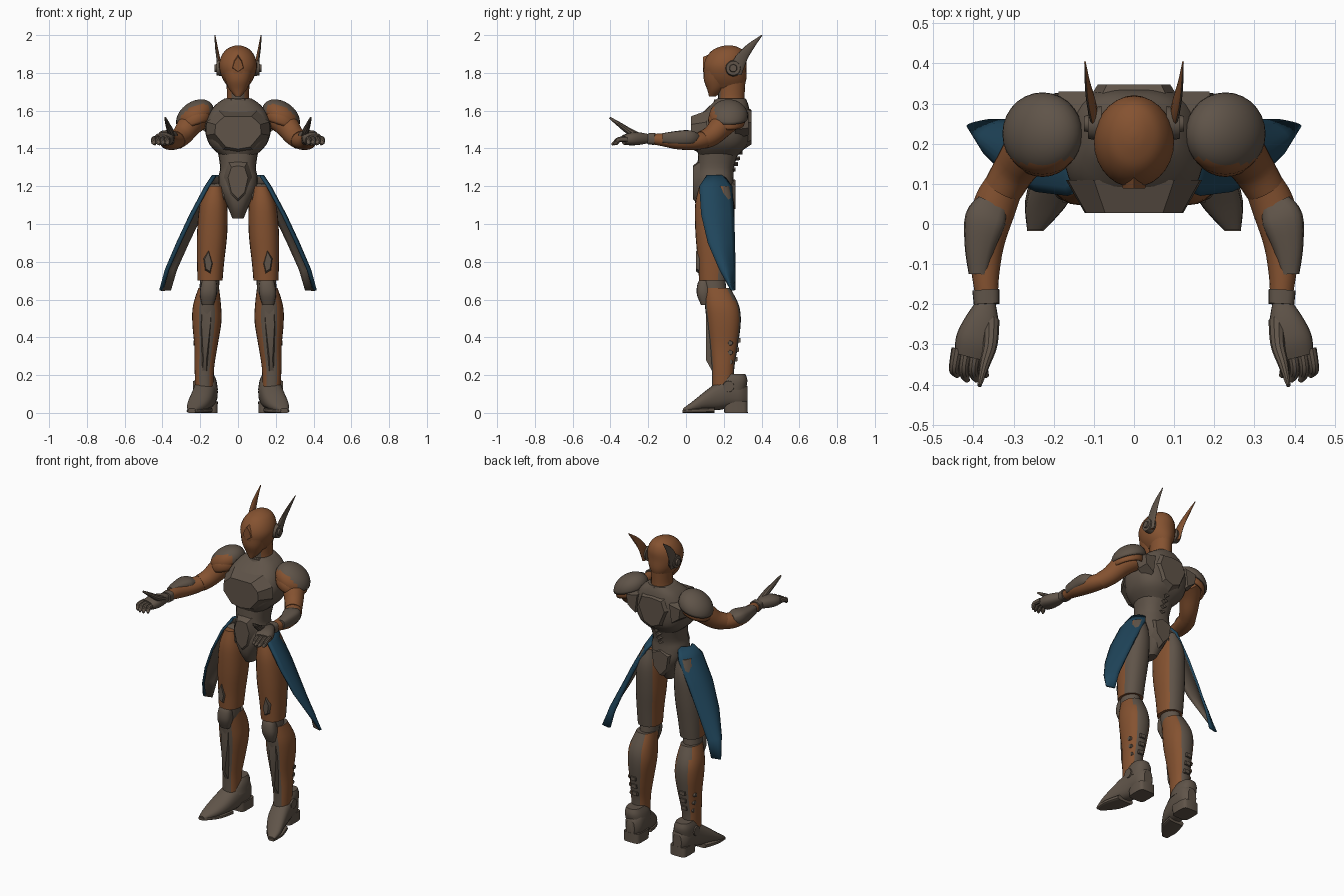
import bpy
import bmesh
from math import cos, sin, pi, copysign
from mathutils import Vector

cube = bpy.data.objects.get("Cube")
if cube:
    bpy.data.objects.remove(cube, do_unlink=True)


def material(name, rgb):
    mat = bpy.data.materials.new(name)
    mat.use_nodes = True
    color = (*rgb, 1)
    mat.diffuse_color = color
    mat.node_tree.nodes["Principled BSDF"].inputs["Base Color"].default_value = color
    return mat


GREY = material("warm grey armour", (.115, .088, .066))
ORANGE = material("burnt orange armour", (.235, .085, .03))
BLUE = material("deep blue cloth", (.014, .06, .105))
PARTS = []


def finish(name, bm, mats, mirror=False, rule=None):
    """Turn a bmesh into an object, colouring faces by rule and mirroring in x."""
    bmesh.ops.recalc_face_normals(bm, faces=bm.faces)
    mesh = bpy.data.meshes.new(name)
    if rule:
        for face in bm.faces:
            face.material_index = int(rule(face.calc_center_median(), face.normal))
    bm.to_mesh(mesh)
    bm.free()
    obj = bpy.data.objects.new(name, mesh)
    bpy.context.collection.objects.link(obj)
    for mat in mats:
        mesh.materials.append(mat)
    if mirror:
        obj.modifiers.new("mirror", "MIRROR").use_mirror_merge = False
    PARTS.append(obj)
    return obj


def smooth_path(rings, steps):
    """Catmull-Rom interpolation between cross-sections."""
    out = []
    last = len(rings) - 1
    for i in range(last):
        a, b, c, d = (Vector(rings[max(0, min(last, i + k))]) for k in (-1, 0, 1, 2))
        for s in range(steps):
            t = s / steps
            out.append(b + (c - a) * t / 2 + (a * 2 - b * 5 + c * 4 - d) * t * t / 2
                       + (b * 3 - a - c * 3 + d) * t ** 3 / 2)
    return out + [Vector(rings[-1])]


def loft(name, rings, mats, axis=None, power=2, sides=20, steps=4, mirror=False, rule=None):
    """Skin rings of (x, y, z, half width, half depth); axis None follows the path."""
    bm = bmesh.new()
    path = smooth_path(rings, steps)
    loops = []
    for i, ring in enumerate(path):
        centre = Vector(ring[:3])
        if axis == "z":
            u, v = Vector((1, 0, 0)), Vector((0, 1, 0))
        elif axis == "y":
            u, v = Vector((1, 0, 0)), Vector((0, 0, 1))
        else:
            ahead = Vector(path[min(i + 1, len(path) - 1)][:3])
            t = (ahead - Vector(path[max(i - 1, 0)][:3])).normalized()
            u = t.cross(Vector((0, 0, 1))).normalized()
            v = u.cross(t)
        loop = []
        for k in range(sides):
            c, s = cos(2 * pi * k / sides), sin(2 * pi * k / sides)
            c = copysign(abs(c) ** (2 / power), c)
            s = copysign(abs(s) ** (2 / power), s)
            loop.append(bm.verts.new(centre + u * c * ring[3] + v * s * ring[4]))
        loops.append(loop)
    for lo, hi in zip(loops, loops[1:]):
        for k in range(sides):
            n = (k + 1) % sides
            bm.faces.new((lo[k], lo[n], hi[n], hi[k]))
    bm.faces.new(loops[0])
    bm.faces.new(loops[-1])
    return finish(name, bm, mats, mirror, rule)


def plate(name, outline, base, top, mats, shrink=.75, mirror=False, symmetric=False):
    """Bevelled armour plate: an xz outline raised from y = base to y = top."""
    if symmetric:
        outline = outline + [(-x, z) for x, z in reversed(outline) if x]
    bm = bmesh.new()
    mx = sum(p[0] for p in outline) / len(outline)
    mz = sum(p[1] for p in outline) / len(outline)
    low = [bm.verts.new((x, base, z)) for x, z in outline]
    high = [bm.verts.new((mx + (x - mx) * shrink, top, mz + (z - mz) * shrink)) for x, z in outline]
    for k in range(len(low)):
        n = (k + 1) % len(low)
        bm.faces.new((low[k], low[n], high[n], high[k]))
    bm.faces.new(low)
    bm.faces.new(high)
    return finish(name, bm, mats, mirror)


def disc(name, centre, radius, depth, mats):
    """Mirrored cylinder facing sideways."""
    bm = bmesh.new()
    bmesh.ops.create_cone(bm, cap_ends=True, segments=20, radius1=radius, radius2=radius * .85, depth=depth)
    for v in bm.verts:
        v.co = Vector(centre) + Vector((v.co.z, v.co.y, v.co.x))
    return finish(name, bm, mats, True)


def dome(name, centre, size, cut, mats, rule=None):
    """Mirrored ellipsoid shell, open below the cut height and sloping outward."""
    bm = bmesh.new()
    bmesh.ops.create_uvsphere(bm, u_segments=28, v_segments=18, radius=1)
    bmesh.ops.delete(bm, geom=[v for v in bm.verts if v.co.z < cut], context="VERTS")
    for v in bm.verts:
        x, y, z = (a * b for a, b in zip(v.co, size))
        v.co = Vector(centre) + Vector((x, y, z - .3 * x))
    obj = finish(name, bm, mats, True, rule)
    obj.modifiers.new("thickness", "SOLIDIFY").thickness = .012
    return obj


# Torso
loft("pelvis_and_waist", [(0, .14, 1.03, .03, .05), (0, .145, 1.09, .055, .09), (0, .15, 1.17, .095, .108),
     (0, .152, 1.24, .105, .1), (0, .157, 1.3, .095, .097), (0, .175, 1.4, .11, .11)], [GREY], "z", 2.4)
loft("chest", [(0, .17, 1.36, .09, .1), (0, .185, 1.42, .15, .14), (0, .192, 1.5, .175, .147),
     (0, .205, 1.57, .16, .135), (0, .23, 1.63, .12, .1), (0, .24, 1.665, .07, .075)], [GREY], "z", 2.7, 28)
plate("breastplate", [(0, 1.6), (.1, 1.6), (.165, 1.54), (.17, 1.47), (.09, 1.375), (0, 1.36)],
      .11, .027, [GREY], .72, symmetric=True)
plate("belly_plate", [(0, 1.34), (.05, 1.33), (.075, 1.25), (.05, 1.14), (0, 1.09)], .075, .036, [GREY],
      .7, symmetric=True)
plate("back_plate", [(0, 1.63), (.09, 1.62), (.12, 1.54), (.07, 1.42), (0, 1.39)], .3, .348, [GREY],
      .75, symmetric=True)
plate("shoulder_blade", [(.1, 1.6), (.2, 1.58), (.19, 1.5), (.12, 1.45)], .26, .33, [GREY], mirror=True)
plate("tail_guard", [(0, 1.25), (.07, 1.22), (.055, 1.12), (0, 1.06)], .22, .262, [GREY], .8, symmetric=True)
for i in range(4):
    plate("spine_segment", [(0, 1.3 + i * .03), (.02, 1.29 + i * .03), (0, 1.275 + i * .03)],
          .24, .262 + i * .012, [GREY], .8, symmetric=True)

# Head and neck
loft("neck", [(0, .24, 1.6, .085, .08), (0, .24, 1.66, .06, .07), (0, .24, 1.76, .062, .075)],
     [ORANGE, GREY], "z", rule=lambda c, n: n.y < -.75)
loft("collar", [(0, .235, 1.62, .088, .095), (0, .235, 1.66, .075, .085)], [GREY], "z")
loft("helmet", [(0, .22, 1.72, .05, .085), (0, .21, 1.77, .082, .11), (0, .205, 1.83, .1, .114),
     (0, .212, 1.88, .092, .106), (0, .22, 1.92, .066, .08), (0, .225, 1.94, .032, .04),
     (0, .225, 1.946, .006, .008)], [ORANGE], "z", 2, 28)
loft("face_mask", [(0, .14, 1.675, .014, .018), (0, .155, 1.71, .045, .042), (0, .165, 1.76, .068, .07),
     (0, .175, 1.81, .082, .082)], [ORANGE], "z", 2.2)
plate("brow_crest", [(0, 1.9), (.025, 1.87), (.04, 1.82), (0, 1.79)], .125, .089, [ORANGE], .7, symmetric=True)
disc("ear_disc", (.098, .25, 1.825), .044, .034, [GREY])
disc("ear_hub", (.118, .25, 1.825), .022, .014, [GREY])
loft("horn", [(.098, .265, 1.79, .009, .03), (.104, .288, 1.87, .01, .036), (.115, .338, 1.94, .007, .027),
     (.122, .402, 2, .002, .004)], [ORANGE, GREY], "z", sides=12, mirror=True, rule=lambda c, n: n.x > .3)

# Shoulders and arms
dome("shoulder_pad", (.228, .225, 1.57), (.1, .103, .085), -.2, [GREY, ORANGE],
     lambda c, n: n.y < -.62 and n.z < .7)
dome("shoulder_under_pad", (.228, .215, 1.55), (.092, .098, .08), -.35, [ORANGE])
loft("upper_arm", [(.2, .245, 1.56, .06, .06), (.25, .2, 1.53, .064, .065), (.295, .14, 1.47, .054, .055),
     (.325, .09, 1.445, .05, .05)], [ORANGE], mirror=True)
loft("forearm", [(.31, .12, 1.45, .044, .044), (.345, .05, 1.438, .054, .046), (.368, -.04, 1.437, .047, .042),
     (.37, -.12, 1.445, .035, .034), (.367, -.18, 1.45, .028, .027)], [ORANGE], mirror=True)
loft("forearm_guard", [(.352, .05, 1.455, .04, .028), (.37, .01, 1.457, .052, .04),
     (.384, -.06, 1.455, .038, .036), (.388, -.125, 1.455, .024, .026)], [GREY], None, 3, 16, mirror=True)
loft("elbow_guard", [(.315, .12, 1.44, .02, .025), (.345, .08, 1.435, .036, .035), (.37, .03, 1.435, .026, .025)],
     [GREY], mirror=True)
loft("wrist_cuff", [(.369, -.165, 1.45, .034, .032), (.367, -.2, 1.452, .032, .03)], [GREY], None, 3, mirror=True)
loft("palm", [(.367, -.19, 1.452, .022, .022), (.378, -.24, 1.452, .042, .032), (.392, -.29, 1.45, .052, .034),
     (.402, -.33, 1.445, .046, .026)], [GREY], None, 2.5, mirror=True)
for i in range(4):
    x = .368 + i * .024
    loft("finger", [(x, -.31, 1.45, .015, .016), (x + .008, -.355, 1.447, .013, .014),
         (x + .006, -.38 + abs(i - 1.5) * .008, 1.43, .012, .012),
         (x - .002, -.398 + abs(i - 1.5) * .012, 1.422, .006, .006)], [GREY], sides=10, mirror=True)
loft("thumb", [(.355, -.24, 1.46, .02, .02), (.358, -.3, 1.49, .018, .018), (.372, -.35, 1.525, .013, .013),
     (.385, -.403, 1.562, .005, .006)], [GREY], sides=10, mirror=True)

# Hip cloths: blue outside, grey lining
bm = bmesh.new()
rows = []
for x, z, front, back in [(.125, 1.26, .11, .2), (.165, 1.2, .07, .245), (.245, 1.05, .08, .255),
                          (.315, .9, .115, .26), (.375, .76, .175, .262), (.405, .65, .235, .262)]:
    row = []
    for k in range(9):
        t = k / 8
        row.append(bm.verts.new((x - .045 * t * t + .02 * sin(pi * t), front + (back - front) * t, z)))
    rows.append(row)
for a, b in zip(rows, rows[1:]):
    for k in range(8):
        bm.faces.new((a[k], b[k], b[k + 1], a[k + 1]))
cloth = finish("hip_cloth", bm, [BLUE, GREY], True)
shell = cloth.modifiers.new("thickness", "SOLIDIFY")
shell.thickness = .014
outward = cloth.data.polygons[0].normal.x > 0
shell.material_offset = 1 if outward else 0
if not outward:
    cloth.data.flip_normals()
    shell.material_offset = 1

# Legs
disc("hip_joint", (.12, .15, 1.15), .07, .09, [GREY])
loft("thigh", [(.122, .15, 1.2, .045, .08), (.13, .152, 1.1, .073, .104), (.137, .15, .95, .08, .1),
     (.145, .148, .8, .072, .085), (.148, .145, .7, .066, .076)], [ORANGE, GREY], "z", 2.3, 24, mirror=True,
     rule=lambda c, n: n.y > .25 and n.x > -.8)
loft("knee_joint", [(.148, .145, .74, .05, .06), (.152, .148, .66, .052, .065), (.158, .16, .58, .05, .06)],
     [GREY], "z", mirror=True)
loft("calf", [(.155, .165, .66, .055, .07), (.164, .19, .57, .074, .09), (.165, .2, .48, .077, .09),
     (.17, .2, .35, .061, .074), (.178, .196, .24, .052, .06), (.178, .195, .13, .048, .058)],
     [ORANGE, GREY], "z", 2.3, 24, mirror=True, rule=lambda c, n: abs(n.x) < .62)
plate("thigh_plate", [(.155, .88), (.185, .82), (.175, .75), (.145, .73), (.13, .79)], .08, .052, [GREY],
      .7, mirror=True)
loft("kneecap", [(.16, .1, .57, .03, .02), (.157, .095, .63, .045, .038), (.153, .095, .69, .04, .032),
     (.152, .1, .72, .025, .012)], [GREY], "z", 2.6, 16, mirror=True)
plate("shin_plate", [(.125, .62), (.2, .62), (.205, .48), (.19, .2), (.165, .2), (.135, .48)], .15, .105,
      [GREY], .65, mirror=True)
for i in range(3):
    plate("calf_vent", [(.15, .4 - i * .05), (.195, .4 - i * .05), (.195, .37 - i * .05), (.15, .37 - i * .05)],
          .24, .288 - i * .008, [GREY], mirror=True)
    disc("calf_bolt", (.225 - i * .006, .235, .37 - i * .05), .014, .02, [GREY])

# Boots
loft("boot", [(.165, .325, .09, .03, .05), (.165, .29, .105, .055, .08), (.17, .23, .11, .062, .085),
     (.18, .17, .09, .062, .075), (.198, .1, .064, .06, .05), (.222, .04, .036, .048, .029),
     (.245, -.015, .014, .02, .01)], [GREY], "y", 2.4, mirror=True)
loft("ankle_cuff", [(.168, .235, .12, .062, .08), (.172, .245, .17, .058, .08), (.174, .26, .205, .045, .055)],
     [GREY], "z", 2.5, mirror=True)
disc("ankle_disc", (.222, .225, .14), .034, .03, [GREY])
loft("heel", [(.163, .265, 0, .055, .062), (.163, .262, .06, .056, .064)], [GREY], "z", 5, mirror=True)
loft("sole", [(.19, .15, .015, .055, .015), (.215, .06, .012, .056, .012), (.246, -.018, .008, .02, .008)],
     [GREY], "y", 4, mirror=True)

# Smooth shading with crisp armour edges
bpy.ops.object.select_all(action="DESELECT")
for part in PARTS:
    part.select_set(True)
bpy.context.view_layer.objects.active = PARTS[0]
bpy.ops.object.shade_smooth_by_angle(angle=.6)
